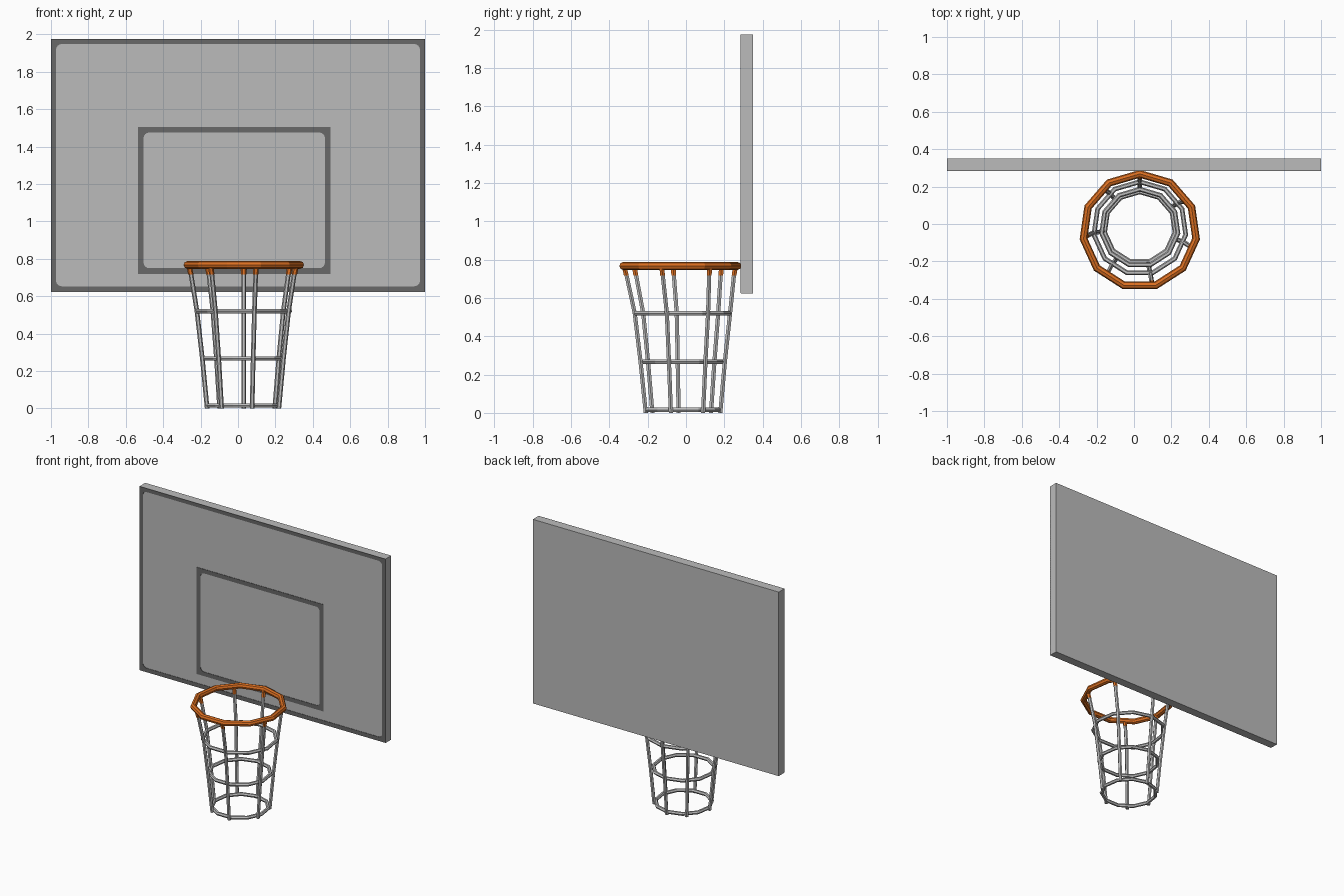
import bpy, bmesh, math
from mathutils import Vector

if "Cube" in bpy.data.objects:
    bpy.data.objects.remove(bpy.data.objects["Cube"])


def mat(name, rgb):
    m = bpy.data.materials.new(name)
    m.diffuse_color = (*rgb, 1)
    m.use_nodes = True
    m.node_tree.nodes["Principled BSDF"].inputs["Base Color"].default_value = m.diffuse_color
    return m


GREY = mat("board_grey", (0.5, 0.5, 0.5))
NET = mat("net_grey", (0.52, 0.52, 0.52))
DARK = mat("marking_grey", (0.14, 0.14, 0.14))
ORANGE = mat("rim_orange", (0.72, 0.16, 0.015))
FRONT, BACK = 0.287, 0.351


def make(name, bm, material):
    bmesh.ops.recalc_face_normals(bm, faces=bm.faces)
    me = bpy.data.meshes.new(name)
    bm.to_mesh(me)
    bm.free()
    me.materials.append(material)
    ob = bpy.data.objects.new(name, me)
    bpy.context.collection.objects.link(ob)
    return ob


def ring(name, centre, radius, tube, sides, material):
    bpy.ops.mesh.primitive_torus_add(location=centre, rotation=(0, 0, math.pi / 2),
                                     major_radius=radius, minor_radius=tube,
                                     major_segments=11, minor_segments=sides)
    ob = bpy.context.object
    ob.name = name
    ob.data.materials.append(material)


def strut(name, points, radius, material, sides=6):
    """Upright tube through a list of points."""
    bm = bmesh.new()
    loops = []
    for p in points:
        loops.append([bm.verts.new(Vector(p) + Vector((radius * math.cos(a), radius * math.sin(a), 0)))
                      for a in (2 * math.pi * i / sides for i in range(sides))])
    for a, b in zip(loops, loops[1:]):
        for i in range(sides):
            j = (i + 1) % sides
            bm.faces.new((a[i], a[j], b[j], b[i]))
    bm.faces.new(loops[0])
    bm.faces.new(loops[-1])
    make(name, bm, material)


def marking(name, x0, x1, z0, z1, w, r, thick=0.003):
    """Thin rectangular border with a rounded inner edge."""
    bm = bmesh.new()
    corners = [(x1, z1, -1, -1, 0), (x0, z1, 1, -1, 90), (x0, z0, 1, 1, 180), (x1, z0, -1, 1, 270)]
    y = FRONT - thick
    data = []
    for cx, cz, sx, sz, a0 in corners:
        o = bm.verts.new((cx, y, cz))
        arc = []
        for i in range(5):
            a = math.radians(a0 + 22.5 * i)
            arc.append(bm.verts.new((cx + sx * (w + r) + r * math.cos(a), y,
                                     cz + sz * (w + r) + r * math.sin(a))))
        data.append((o, arc))
    for k, (o, arc) in enumerate(data):
        for a, b in zip(arc, arc[1:]):
            bm.faces.new((o, a, b))
        o2, arc2 = data[(k + 1) % 4]
        bm.faces.new((o, arc[-1], arc2[0], o2))
    res = bmesh.ops.extrude_face_region(bm, geom=bm.faces[:], use_keep_orig=True)
    for v in res["geom"]:
        if isinstance(v, bmesh.types.BMVert):
            v.co.y += thick + 0.001
    make(name, bm, DARK)


# Backboard and its painted borders
bm = bmesh.new()
bmesh.ops.create_cube(bm, size=1)
for v in bm.verts:
    v.co = (v.co.x * 2, (FRONT + BACK) / 2 + v.co.y * (BACK - FRONT), 1.2985 + v.co.z * 1.353)
make("backboard", bm, GREY)
marking("outer_border", -1, 1, 0.626, 1.975, 0.027, 0.03)
marking("target_square", -0.535, 0.495, 0.72, 1.505, 0.03, 0.03)

# Rim
CX = 0.031
ring("rim", (CX, -0.036, 0.767), 0.304, 0.021, 8, ORANGE)

# Net hoops
for i, (z, r, cy) in enumerate([(0.52, 0.248, -0.022), (0.267, 0.206, -0.02), (0.016, 0.19, -0.018)]):
    ring(f"net_hoop_{i + 1}", (CX, cy, z), r, 0.013, 6, NET)

# Net strands and the orange hooks that hold them
profile = [(0, 0.197, -0.018), (0.267, 0.223, -0.02), (0.52, 0.252, -0.022), (0.725, 0.285, -0.034)]
for i, deg in enumerate([90, 33, 342, 283, 233, 186, 131]):
    c, s = math.cos(math.radians(deg)), math.sin(math.radians(deg))
    pts = [(CX + r * c, cy + r * s, z) for z, r, cy in profile]
    top = (CX + 0.294 * c, -0.036 + 0.294 * s, 0.765)
    strut(f"net_strand_{i + 1}", pts + [top], 0.0125, NET)
    strut(f"rim_hook_{i + 1}", [(pts[-1][0], pts[-1][1], 0.717), top], 0.0145, ORANGE)
